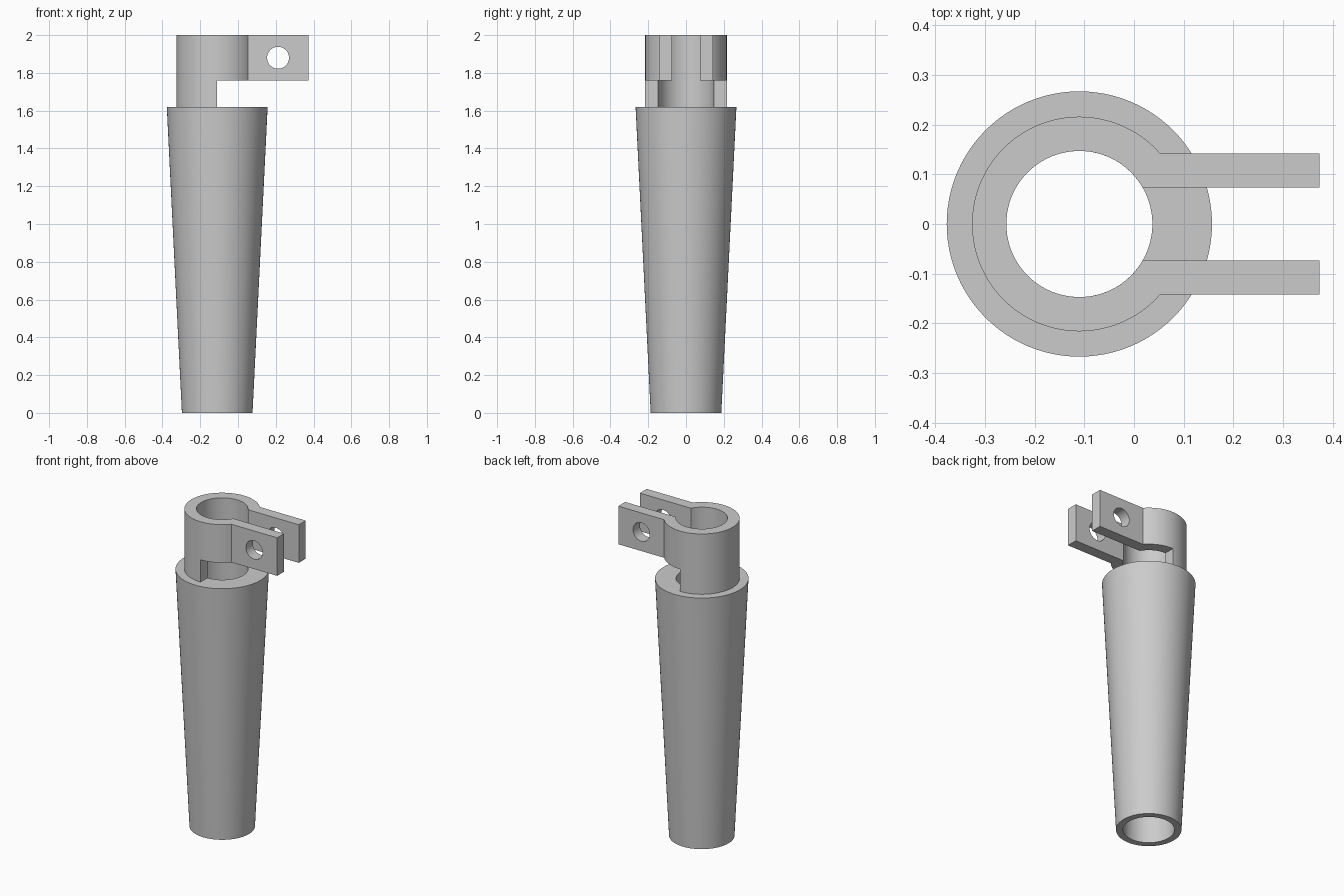
import bpy, bmesh, math
from mathutils import Matrix

AXIS_X = -0.11                    # vertical axis of the tube
BORE, COLLAR_R = 0.147, 0.216
SLEEVE_TOP, EAR_BOTTOM, TOP = 1.62, 1.76, 2.0
SLOT, EAR_OUT, EAR_END = 0.073, 0.142, 0.373
SEGMENTS = 96

if "Cube" in bpy.data.objects:
    bpy.data.objects.remove(bpy.data.objects["Cube"])

grey = bpy.data.materials.new("plain grey")
grey.use_nodes = True
colour = (0.6, 0.6, 0.6, 1)
grey.diffuse_color = colour
grey.node_tree.nodes["Principled BSDF"].inputs["Base Color"].default_value = colour


def make_object(name, bm):
    bmesh.ops.recalc_face_normals(bm, faces=bm.faces)
    mesh = bpy.data.meshes.new(name)
    bm.to_mesh(mesh)
    bm.free()
    mesh.materials.append(grey)
    obj = bpy.data.objects.new(name, mesh)
    bpy.context.collection.objects.link(obj)
    return obj


def activate(obj):
    bpy.ops.object.select_all(action='DESELECT')
    obj.select_set(True)
    bpy.context.view_layer.objects.active = obj


def smooth(obj):
    activate(obj)
    bpy.ops.object.shade_smooth_by_angle(angle=math.radians(25))


def cut(obj, cutter):
    cutter.hide_render = True
    mod = obj.modifiers.new("cut", 'BOOLEAN')
    mod.operation, mod.solver, mod.object = 'DIFFERENCE', 'EXACT', cutter
    activate(obj)
    bpy.ops.object.modifier_apply(modifier=mod.name)
    bpy.data.objects.remove(cutter)


def arc(radius, start, end):
    return [(AXIS_X + radius * math.cos(start + (end - start) * i / SEGMENTS),
             radius * math.sin(start + (end - start) * i / SEGMENTS))
            for i in range(SEGMENTS + 1)]


# Tapered hollow sleeve: four rings bridged around a straight bore
bm = bmesh.new()
rings = []
for radius, z in ((0.187, 0), (0.267, SLEEVE_TOP), (BORE, SLEEVE_TOP), (BORE, 0)):
    rings.append([bm.verts.new((x, y, z)) for x, y in arc(radius, 0, math.tau)[:-1]])
for a, b in zip(rings, rings[1:] + rings[:1]):
    for i in range(SEGMENTS):
        j = (i + 1) % SEGMENTS
        bm.faces.new((a[i], a[j], b[j], b[i]))
smooth(make_object("tapered_sleeve", bm))

# Split collar with two ears: one outline, extruded upward
outer = math.asin(EAR_OUT / COLLAR_R)
inner = math.asin(SLOT / BORE)
outline = ([(EAR_END, SLOT), (EAR_END, EAR_OUT)]
           + arc(COLLAR_R, outer, math.tau - outer)
           + [(EAR_END, -EAR_OUT), (EAR_END, -SLOT)]
           + arc(BORE, math.tau - inner, inner))
bm = bmesh.new()
base = bm.faces.new([bm.verts.new((x, y, SLEEVE_TOP)) for x, y in outline])
raised = bmesh.ops.extrude_face_region(bm, geom=[base], use_keep_orig=True)["geom"]
bmesh.ops.translate(bm, vec=(0, 0, TOP - SLEEVE_TOP),
                    verts=[v for v in raised if isinstance(v, bmesh.types.BMVert)])
collar = make_object("split_collar", bm)

# Open the lower half of the collar under the ears
bm = bmesh.new()
bmesh.ops.create_cube(bm, size=1, matrix=Matrix.Translation(
    (AXIS_X + 0.5, 0, EAR_BOTTOM - 0.5)))
cut(collar, make_object("relief_cutter", bm))

# Bolt hole through both ears
bm = bmesh.new()
bmesh.ops.create_cone(bm, cap_ends=True, segments=48, radius1=0.058, radius2=0.058, depth=1,
                      matrix=Matrix.Translation((0.212, 0, 1.88))
                      @ Matrix.Rotation(math.pi / 2, 4, 'X'))
cut(collar, make_object("bolt_hole_cutter", bm))
smooth(collar)
